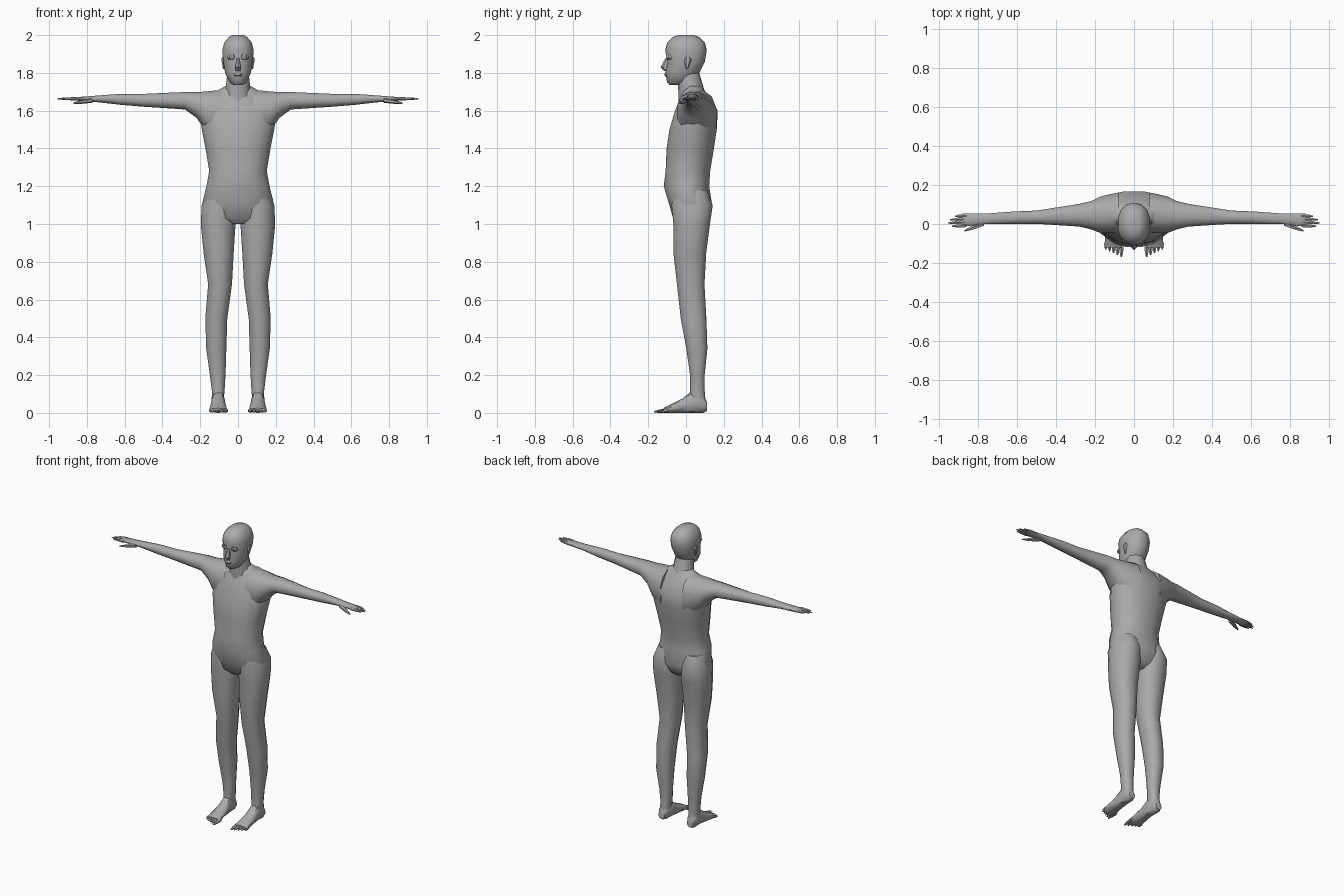
import bpy, bmesh, math
from mathutils import Vector

if "Cube" in bpy.data.objects:
    bpy.data.objects.remove(bpy.data.objects["Cube"], do_unlink=True)

GREY = (0.4, 0.4, 0.4, 1)
skin_material = bpy.data.materials.new("plain_grey")
skin_material.use_nodes = True
skin_material.diffuse_color = GREY
skin_material.node_tree.nodes["Principled BSDF"].inputs["Base Color"].default_value = GREY


def rounded(angle, fullness):
    """Point on a unit superellipse; lower fullness gives a squarer ring."""
    cosine, sine = math.cos(angle), math.sin(angle)
    return (math.copysign(abs(cosine) ** fullness, cosine),
            math.copysign(abs(sine) ** fullness, sine))


def level(z, front, back, half=None, inner=None, outer=None):
    """Horizontal ring, either centred on the body or between inner and outer."""
    left, right = (-half, half) if inner is None else (inner, outer)
    centre = Vector(((left + right) / 2, (front + back) / 2, z))
    return centre, Vector(((right - left) / 2, 0, 0)), Vector((0, (back - front) / 2, 0))


def slice_x(x, front, back, bottom, top):
    """Ring across an arm."""
    centre = Vector((x, (front + back) / 2, (bottom + top) / 2))
    return centre, Vector((0, (back - front) / 2, 0)), Vector((0, 0, (top - bottom) / 2))


def slice_y(y, inner, outer, bottom, top):
    """Ring across a foot."""
    centre = Vector(((inner + outer) / 2, y, (bottom + top) / 2))
    return centre, Vector(((outer - inner) / 2, 0, 0)), Vector((0, 0, (top - bottom) / 2))


def loft(name, rings, sides=12, fullness=0.9, mirrored=False):
    """Skin a closed surface through the rings, mirrored in x if asked."""
    bm = bmesh.new()
    loops = []
    for centre, across, up in rings:
        loop = []
        for i in range(sides):
            a, b = rounded(math.tau * (i + 0.5) / sides, fullness)
            loop.append(bm.verts.new(centre + across * a + up * b))
        loops.append(loop)
    for lower, upper in zip(loops, loops[1:]):
        for i in range(sides):
            j = (i + 1) % sides
            bm.faces.new((lower[i], lower[j], upper[j], upper[i]))
    bm.faces.new(loops[0])
    bm.faces.new(loops[-1])
    bmesh.ops.recalc_face_normals(bm, faces=bm.faces)
    mesh = bpy.data.meshes.new(name)
    bm.to_mesh(mesh)
    bm.free()
    mesh.materials.append(skin_material)
    part = bpy.data.objects.new(name, mesh)
    bpy.context.collection.objects.link(part)
    bpy.ops.object.select_all(action="DESELECT")
    part.select_set(True)
    bpy.context.view_layer.objects.active = part
    bpy.ops.object.shade_smooth_by_angle(angle=math.radians(40))
    if mirrored:
        mirror = part.modifiers.new("other_side", "MIRROR")
        mirror.use_mirror_merge = False


def digit(name, root, tip, across, thickness):
    """Tapered finger or toe, mirrored to the other side."""
    root, tip = Vector(root), Vector(tip)
    rings = []
    for along, taper in ((0, 1), (0.6, 0.8), (1, 0.3)):
        radius = thickness * taper
        rings.append((root.lerp(tip, along), Vector(across) * radius, Vector((0, 0, radius * 0.8))))
    loft(name, rings, sides=6, fullness=1, mirrored=True)


# Trunk from crotch to collar
loft("torso", [
    level(z=1, half=0.07, front=-0.04, back=0.07),
    level(z=1.03, half=0.17, front=-0.07, back=0.11),
    level(z=1.1, half=0.195, front=-0.09, back=0.14),
    level(z=1.2, half=0.17, front=-0.12, back=0.125),
    level(z=1.28, half=0.155, front=-0.11, back=0.13),
    level(z=1.4, half=0.175, front=-0.105, back=0.15),
    level(z=1.5, half=0.195, front=-0.09, back=0.165),
    level(z=1.6, half=0.21, front=-0.06, back=0.17),
    level(z=1.7, half=0.12, front=-0.02, back=0.105),
    level(z=1.73, half=0.07, front=0, back=0.08),
], sides=16)

# Neck and head
loft("neck", [
    level(z=1.65, half=0.085, front=-0.04, back=0.12),
    level(z=1.7, half=0.07, front=-0.04, back=0.1),
    level(z=1.8, half=0.06, front=-0.05, back=0.07),
], sides=10, fullness=1)
loft("head", [
    level(z=1.735, half=0.02, front=-0.085, back=-0.03),
    level(z=1.75, half=0.045, front=-0.1, back=0.02),
    level(z=1.8, half=0.07, front=-0.11, back=0.07),
    level(z=1.86, half=0.08, front=-0.1, back=0.1),
    level(z=1.92, half=0.085, front=-0.11, back=0.11),
    level(z=1.96, half=0.075, front=-0.1, back=0.1),
    level(z=1.99, half=0.05, front=-0.07, back=0.07),
    level(z=2, half=0.03, front=-0.04, back=0.04),
], sides=14)

# Face details
loft("nose", [
    level(z=1.81, half=0.014, front=-0.115, back=-0.08),
    level(z=1.83, half=0.017, front=-0.135, back=-0.08),
    level(z=1.88, half=0.007, front=-0.108, back=-0.08),
], sides=6, fullness=1)
loft("lips", [
    level(z=1.78, half=0.015, front=-0.11, back=-0.08),
    level(z=1.79, half=0.025, front=-0.117, back=-0.08),
    level(z=1.8, half=0.015, front=-0.113, back=-0.08),
], sides=8, fullness=1)
loft("brows", [
    level(z=1.87, inner=0.015, outer=0.05, front=-0.1, back=-0.06),
    level(z=1.88, inner=0.01, outer=0.06, front=-0.107, back=-0.06),
    level(z=1.9, inner=0.015, outer=0.05, front=-0.107, back=-0.06),
], sides=8, mirrored=True)
loft("ears", [
    level(z=1.82, inner=0.07, outer=0.08, front=0, back=0.01),
    level(z=1.87, inner=0.07, outer=0.09, front=-0.01, back=0.03),
    level(z=1.885, inner=0.07, outer=0.085, front=0, back=0.02),
], sides=6, mirrored=True)

# Arms flaring into chest and shoulder blades, ending in palms
loft("arms", [
    slice_x(x=0.08, front=-0.05, back=0.165, bottom=1.42, top=1.715),
    slice_x(x=0.17, front=-0.05, back=0.145, bottom=1.49, top=1.705),
    slice_x(x=0.22, front=-0.03, back=0.12, bottom=1.56, top=1.7),
    slice_x(x=0.28, front=-0.015, back=0.105, bottom=1.605, top=1.7),
    slice_x(x=0.5, front=0, back=0.07, bottom=1.62, top=1.69),
    slice_x(x=0.62, front=0, back=0.065, bottom=1.63, top=1.69),
    slice_x(x=0.75, front=0, back=0.055, bottom=1.645, top=1.68),
    slice_x(x=0.88, front=-0.015, back=0.055, bottom=1.655, top=1.67),
], mirrored=True)

# Fingers fan out in length, longest second
FRONT_TO_BACK = (0, 1, 0)
for finger, reach in enumerate((0.935, 0.955, 0.945, 0.92)):
    y = -0.007 + 0.017 * finger
    digit(f"finger_{finger}", (0.86, y, 1.663), (reach, y - 0.005, 1.663), FRONT_TO_BACK, 0.011)
digit("thumbs", (0.77, 0.005, 1.655), (0.87, -0.035, 1.64), FRONT_TO_BACK, 0.016)

# Legs with buttocks, knees and calves
loft("legs", [
    level(z=0.06, inner=0.075, outer=0.14, front=0.02, back=0.105),
    level(z=0.12, inner=0.07, outer=0.14, front=0.02, back=0.1),
    level(z=0.2, inner=0.065, outer=0.15, front=0.02, back=0.1),
    level(z=0.34, inner=0.06, outer=0.17, front=0, back=0.115),
    level(z=0.5, inner=0.055, outer=0.175, front=-0.03, back=0.11),
    level(z=0.68, inner=0.03, outer=0.16, front=-0.05, back=0.1),
    level(z=0.85, inner=0.02, outer=0.185, front=-0.07, back=0.11),
    level(z=1, inner=0.01, outer=0.2, front=-0.07, back=0.13),
    level(z=1.1, inner=0.01, outer=0.195, front=-0.08, back=0.145),
    level(z=1.18, inner=0.03, outer=0.165, front=-0.07, back=0.115),
], mirrored=True)

# Feet from heel to ball
loft("feet", [
    slice_y(y=0.11, inner=0.085, outer=0.13, bottom=0.01, top=0.06),
    slice_y(y=0.09, inner=0.075, outer=0.14, bottom=0, top=0.1),
    slice_y(y=0.03, inner=0.07, outer=0.14, bottom=0, top=0.115),
    slice_y(y=-0.02, inner=0.065, outer=0.145, bottom=0, top=0.075),
    slice_y(y=-0.12, inner=0.055, outer=0.155, bottom=0, top=0.025),
], sides=10, mirrored=True)

# Toes shrink and shorten outwards
for toe in range(5):
    x, thickness = 0.065 + 0.02 * toe, 0.014 - 0.001 * toe
    digit(f"toe_{toe}", (x, -0.1, 0.013), (x, -0.17 + 0.01 * toe, 0.006), (1, 0, 0), thickness)
